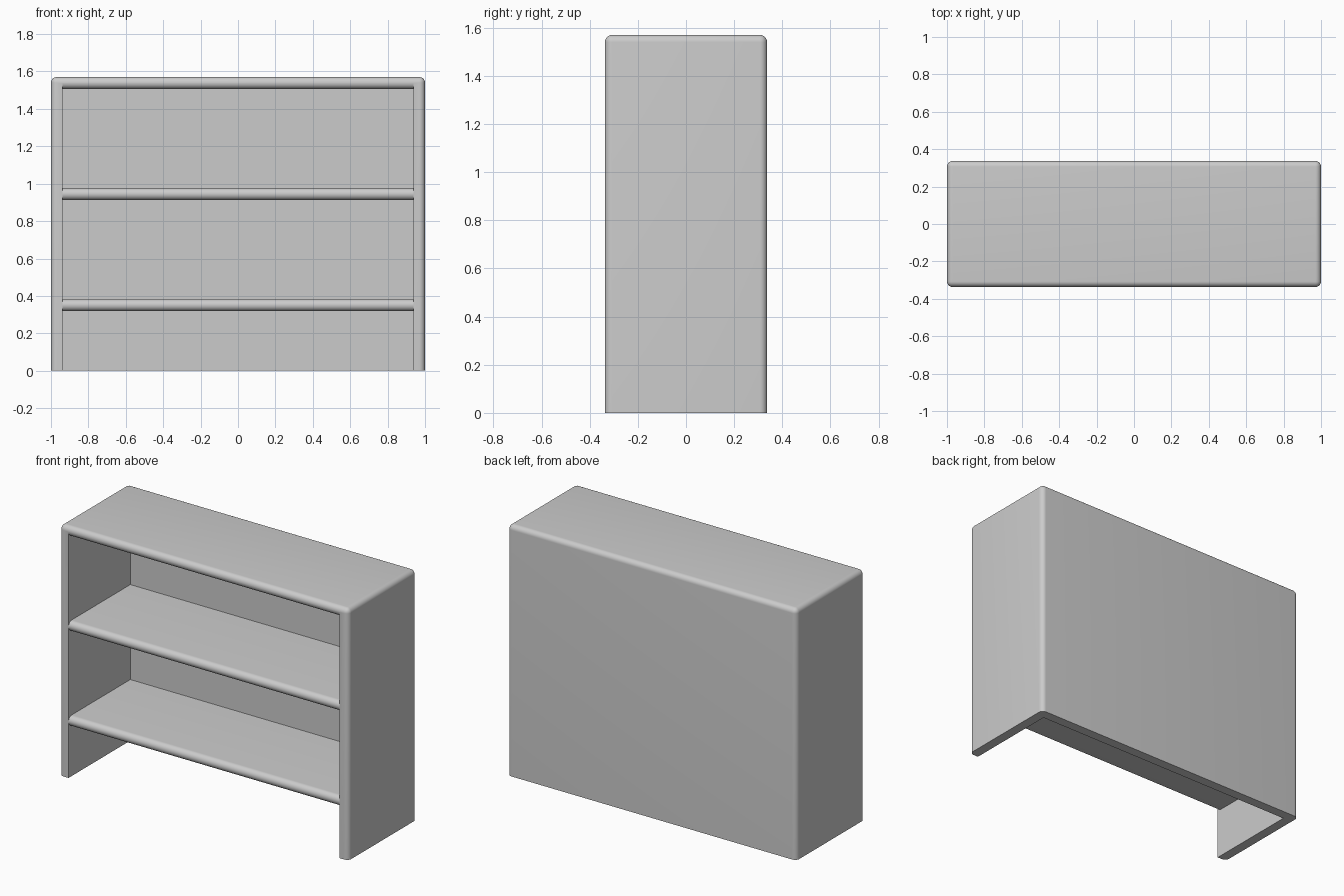
import bpy, bmesh, math

if "Cube" in bpy.data.objects:
    bpy.data.objects.remove(bpy.data.objects["Cube"])

W, D, H = 1.0, 0.337, 1.57      # half width, half depth, height
T = 0.063                       # board thickness
R = T / 2                       # edge rounding
SEG = 8


def finish(name, bm):
    bmesh.ops.recalc_face_normals(bm, faces=bm.faces)
    me = bpy.data.meshes.new(name)
    bm.to_mesh(me)
    bm.free()
    ob = bpy.data.objects.new(name, me)
    bpy.context.collection.objects.link(ob)
    return ob


def arc(cy, cz, a0, a1):
    return [(cy + R * math.cos(math.radians(a0 + (a1 - a0) * i / SEG)),
             cz + R * math.sin(math.radians(a0 + (a1 - a0) * i / SEG)))
            for i in range(SEG + 1)]


def extrude_x(name, profile, half):
    """Extrude a (y, z) profile across x."""
    bm = bmesh.new()
    face = bm.faces.new([bm.verts.new((-half, y, z)) for y, z in profile])
    ext = bmesh.ops.extrude_face_region(bm, geom=[face])["geom"]
    bmesh.ops.translate(bm, vec=(2 * half, 0, 0),
                        verts=[v for v in ext if isinstance(v, bmesh.types.BMVert)])
    return finish(name, bm)


def activate(ob):
    bpy.ops.object.select_all(action='DESELECT')
    ob.select_set(True)
    bpy.context.view_layer.objects.active = ob


# Outer carcass: every edge rounded except those on the floor
bm = bmesh.new()
bmesh.ops.create_cube(bm, size=1)
for v in bm.verts:
    v.co = (v.co.x * 2 * W, v.co.y * 2 * D, (v.co.z + 0.5) * H)
edges = [e for e in bm.edges if max(v.co.z for v in e.verts) > 0.1]
bmesh.ops.bevel(bm, geom=edges, offset=R - 0.001, segments=SEG, profile=0.5,
                affect='EDGES', clamp_overlap=True)
carcass = finish("carcass", bm)

# Cavity open at front and bottom, flared to round the underside of the top board
inner_top = H - T
profile = [(-0.6, -0.2), (D - T, -0.2), (D - T, inner_top)]
profile += arc(R - D, H - R, 270, 180)
profile += [(-0.6, H - R)]
cutter = extrude_x("cavity_cutter", profile, W - T)
cutter.hide_render = True

activate(carcass)
mod = carcass.modifiers.new("cavity", 'BOOLEAN')
mod.operation = 'DIFFERENCE'
mod.solver = 'EXACT'
mod.object = cutter
bpy.ops.object.modifier_apply(modifier=mod.name)
bpy.data.objects.remove(cutter)

# Two shelves with a bullnose front edge
parts = [carcass]
for name, top in (("upper_shelf", 0.976), ("lower_shelf", 0.382)):
    prof = arc(R - D, top - R, 90, 180) + arc(R - D, top - R, 180, 270)[1:]
    prof += [(D - T, top - T), (D - T, top)]
    parts.append(extrude_x(name, prof, W - T))

for ob in parts:
    activate(ob)
    bpy.ops.object.shade_smooth_by_angle(angle=math.radians(30))
